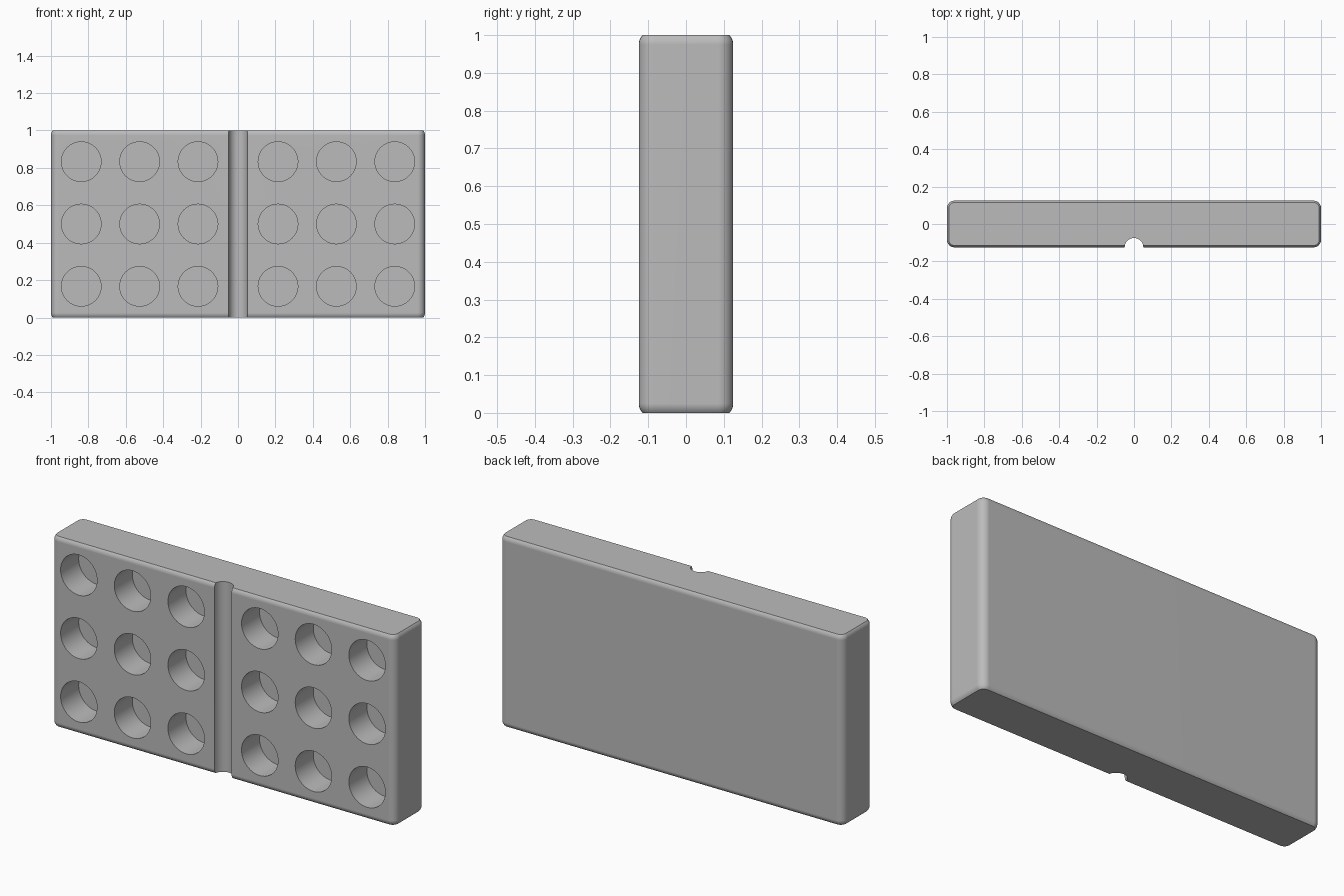
import bpy, bmesh, math
from mathutils import Matrix, Vector

if "Cube" in bpy.data.objects:
    bpy.data.objects.remove(bpy.data.objects["Cube"])

HALF_X, HALF_Y, HEIGHT = 1.0, 0.125, 1.0
CORNER_R = 0.04      # rounded upright edges
RIM_R = 0.035        # partial rounding of top and bottom rims
HOLE_R, HOLE_DEPTH = 0.106, 0.15
GROOVE_R = 0.05


def make_object(name, bm):
    bmesh.ops.recalc_face_normals(bm, faces=bm.faces)
    mesh = bpy.data.meshes.new(name)
    bm.to_mesh(mesh)
    bm.free()
    obj = bpy.data.objects.new(name, mesh)
    bpy.context.collection.objects.link(obj)
    return obj


def rounded_ring(bm, inset, z, steps=6):
    """Rounded rectangle, shrunk by inset, at height z."""
    r = CORNER_R - inset
    verts = []
    for quarter, (sx, sy) in enumerate([(1, 1), (-1, 1), (-1, -1), (1, -1)]):
        for i in range(steps + 1):
            a = math.pi / 2 * (quarter + i / steps)
            verts.append(bm.verts.new((sx * (HALF_X - CORNER_R) + r * math.cos(a),
                                       sy * (HALF_Y - CORNER_R) + r * math.sin(a), z)))
    return verts


# Block: stacked rounded rectangles with softened rims
arc = [math.radians(45 * i / 4) for i in range(5)]
rim = [(RIM_R * (1 - math.cos(a)), RIM_R * (math.sin(arc[-1]) - math.sin(a))) for a in arc]
levels = [(i, z) for i, z in reversed(rim)] + [(i, HEIGHT - z) for i, z in rim]
bm = bmesh.new()
rings = [rounded_ring(bm, i, z) for i, z in levels]
for low, high in zip(rings, rings[1:]):
    for k in range(len(low)):
        n = (k + 1) % len(low)
        bm.faces.new((low[k], low[n], high[n], high[k]))
bm.faces.new(rings[0])
bm.faces.new(rings[-1])
block = make_object("block", bm)

# Cutter: central upright groove and two 3 x 3 grids of round pockets
bm = bmesh.new()
bmesh.ops.create_cone(bm, cap_ends=True, segments=32, radius1=GROOVE_R, radius2=GROOVE_R,
                      depth=1.4, matrix=Matrix.Translation((0, -HALF_Y, HEIGHT / 2)))
length = HOLE_DEPTH + 0.1
turn = Matrix.Rotation(math.pi / 2, 4, 'X')
for side in (-1, 1):
    for x in (0.214, 0.526, 0.838):
        for row in range(3):
            place = Vector((side * x, -HALF_Y + HOLE_DEPTH - length / 2, (2 * row + 1) / 6))
            bmesh.ops.create_cone(bm, cap_ends=True, segments=48, radius1=HOLE_R, radius2=HOLE_R,
                                  depth=length, matrix=Matrix.Translation(place) @ turn)
cutter = make_object("pocket_cutter", bm)
cutter.hide_render = True

# Cut, then shade with crisp rims
cut = block.modifiers.new("pockets", 'BOOLEAN')
cut.operation = 'DIFFERENCE'
cut.solver = 'EXACT'
cut.object = cutter
bpy.context.view_layer.objects.active = block
block.select_set(True)
bpy.ops.object.modifier_apply(modifier=cut.name)
bpy.data.objects.remove(cutter)
bpy.ops.object.shade_smooth_by_angle(angle=math.radians(30))
weighted = block.modifiers.new("weighted_normals", 'WEIGHTED_NORMAL')
weighted.keep_sharp = True

# Single grey finish
grey = bpy.data.materials.new("plain grey")
grey.diffuse_color = (0.5, 0.5, 0.5, 1)
grey.use_nodes = True
grey.node_tree.nodes["Principled BSDF"].inputs["Base Color"].default_value = grey.diffuse_color
block.data.materials.clear()
block.data.materials.append(grey)
